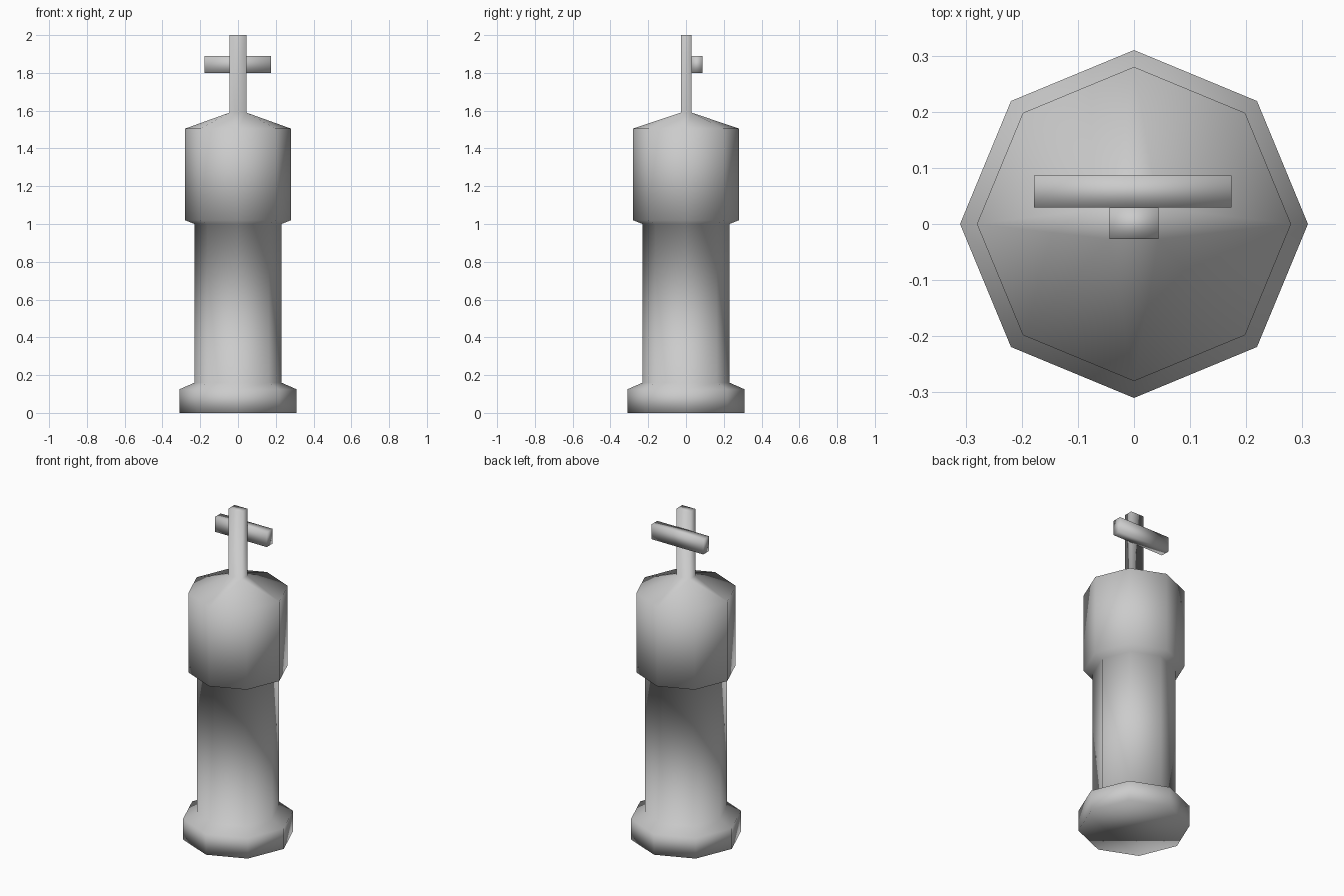
import bpy, bmesh
from math import cos, sin, pi

if "Cube" in bpy.data.objects:
    bpy.data.objects.remove(bpy.data.objects["Cube"])


def finish(bm, name):
    bmesh.ops.recalc_face_normals(bm, faces=bm.faces)
    for f in bm.faces:
        f.smooth = True
    me = bpy.data.meshes.new(name)
    bm.to_mesh(me)
    bm.free()
    ob = bpy.data.objects.new(name, me)
    bpy.context.collection.objects.link(ob)
    return ob


def bridge(bm, a, b):
    n = len(a)
    for i in range(n):
        bm.faces.new((a[i], a[(i + 1) % n], b[(i + 1) % n], b[i]))


# Octagonal body: foot, shaft and head from a stepped profile (radius, z)
profile = [(0.31, 0), (0.31, 0.125), (0.23, 0.16), (0.23, 1.0),
           (0.28, 1.02), (0.28, 1.505)]
bm = bmesh.new()
rings = [[bm.verts.new((r * cos(i * pi / 4), r * sin(i * pi / 4), z))
          for i in range(8)] for r, z in profile]
bm.faces.new(rings[0])
for a, b in zip(rings, rings[1:]):
    bridge(bm, a, b)

# Sloped crown narrowing from the octagon to the four-sided post
corners = [(0.044, 0.029), (-0.044, 0.029), (-0.044, -0.027), (0.044, -0.027)]
low = [bm.verts.new((x, y, 1.59)) for x, y in corners]
high = [bm.verts.new((x, y, 2.0)) for x, y in corners]
top = rings[-1]
for q in range(4):
    axis, diag, nxt = top[2 * q], top[2 * q + 1], top[(2 * q + 2) % 8]
    bm.faces.new((axis, diag, low[q]))
    bm.faces.new((diag, nxt, low[q]))
    bm.faces.new((nxt, low[(q + 1) % 4], low[q]))

# Upright post of the cross
bridge(bm, low, high)
bm.faces.new(high)
finish(bm, "king_body")

# Cross bar fixed to the back of the post
bm = bmesh.new()
bmesh.ops.create_cube(bm, size=1)
for v in bm.verts:
    v.co = (v.co.x * 0.352 - 0.002, v.co.y * 0.057 + 0.058, v.co.z * 0.09 + 1.845)
finish(bm, "cross_bar")
